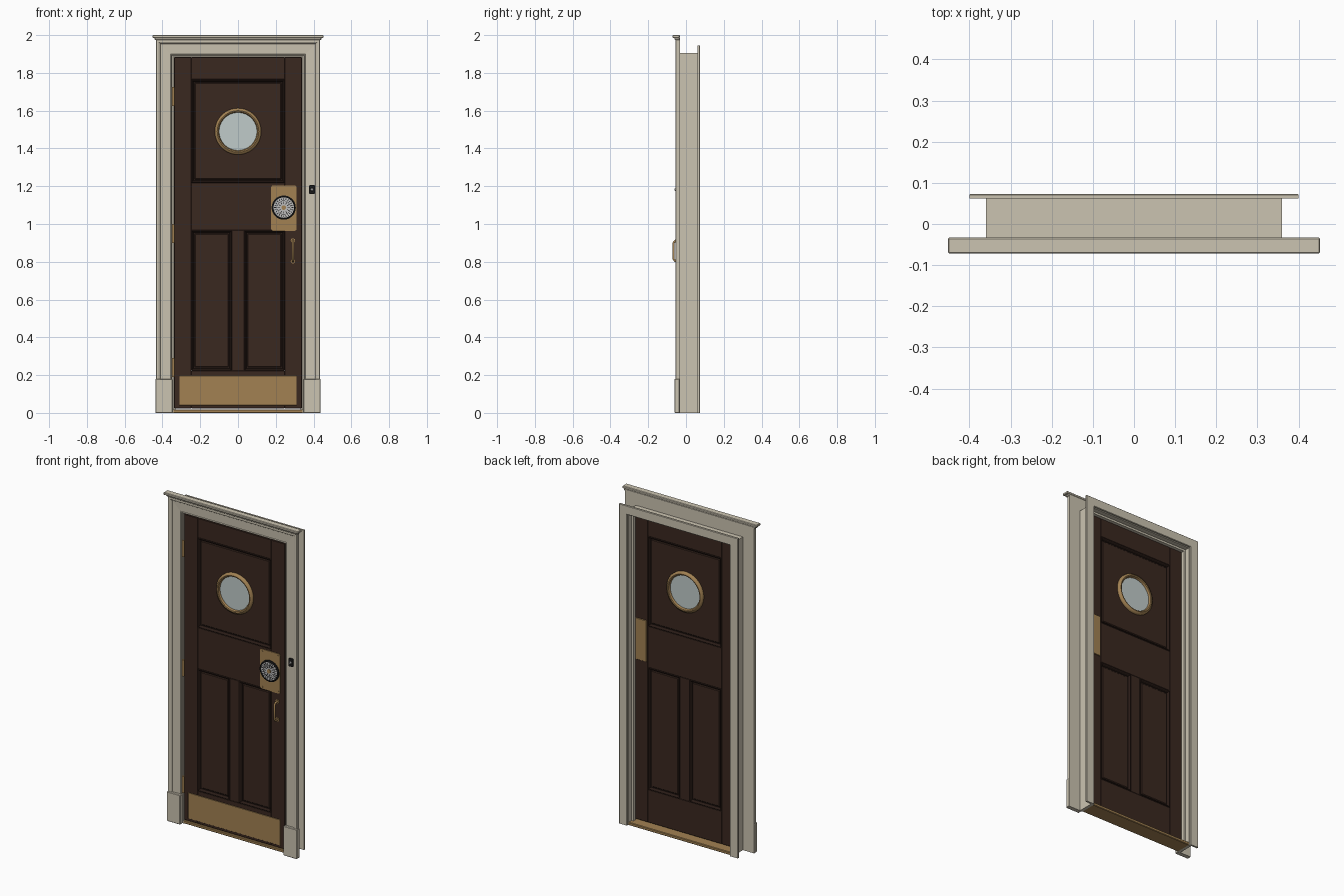
import bpy, bmesh
from math import pi, sin, cos, radians
from mathutils import Matrix, Vector

cube = bpy.data.objects.get("Cube")
if cube:
    bpy.data.objects.remove(cube)


def material(name, rgb, metallic=0.0, rough=0.6):
    m = bpy.data.materials.new(name)
    m.use_nodes = True
    m.diffuse_color = (*rgb, 1)
    node = m.node_tree.nodes["Principled BSDF"]
    node.inputs["Base Color"].default_value = (*rgb, 1)
    node.inputs["Metallic"].default_value = metallic
    node.inputs["Roughness"].default_value = rough
    return m


CREAM = material("cream_paint", (0.60, 0.55, 0.44))
WOOD = material("dark_wood", (0.042, 0.021, 0.014))
GROOVE = material("groove_wood", (0.022, 0.011, 0.008))
BRASS = material("brass", (0.36, 0.22, 0.085))
SILVER = material("silver", (0.5, 0.5, 0.5))
BLACK = material("black", (0.01, 0.01, 0.01))
GLASS = material("glass", (0.53, 0.60, 0.59), rough=0.1)


def finish(name, bm, mat, smooth=False):
    bmesh.ops.recalc_face_normals(bm, faces=bm.faces)
    mesh = bpy.data.meshes.new(name)
    bm.to_mesh(mesh)
    bm.free()
    mesh.materials.append(mat)
    ob = bpy.data.objects.new(name, mesh)
    bpy.context.collection.objects.link(ob)
    if smooth:
        bpy.ops.object.select_all(action='DESELECT')
        ob.select_set(True)
        bpy.context.view_layer.objects.active = ob
        bpy.ops.object.shade_smooth_by_angle(angle=radians(35))
    return ob


def box(name, x, y, z, mat, bevel=0.0):
    """Box from (min, max) ranges."""
    bm = bmesh.new()
    bmesh.ops.create_cube(bm, size=1)
    for v in bm.verts:
        v.co = [r[0] if c < 0 else r[1] for c, r in zip(v.co, (x, y, z))]
    if bevel:
        bmesh.ops.bevel(bm, geom=bm.edges[:], offset=bevel, segments=1, affect='EDGES')
    return finish(name, bm, mat)


def sweep(name, corners, profile, mat, closed):
    """Mitred moulding: corners are (x, z, outward x, outward z), profile is (offset, y)."""
    bm = bmesh.new()
    loops = [[bm.verts.new((x + dx * o, y, z + dz * o)) for o, y in profile]
             for x, z, dx, dz in corners]
    n = len(profile)
    for i in range(len(loops) if closed else len(loops) - 1):
        a, b = loops[i], loops[(i + 1) % len(loops)]
        for j in range(n):
            k = (j + 1) % n
            bm.faces.new((a[j], a[k], b[k], b[j]))
    if not closed:
        bm.faces.new(loops[0])
        bm.faces.new(loops[-1])
    return finish(name, bm, mat)


def arch(w, top, bottom=0.0):
    return [(-w, bottom, -1, 0), (-w, top, -1, 1), (w, top, 1, 1), (w, bottom, 1, 0)]


def rect(x0, x1, z0, z1):
    return [(x0, z0, -1, -1), (x0, z1, -1, 1), (x1, z1, 1, 1), (x1, z0, 1, -1)]


def lathe(name, x, z, profile, mat, closed=False, steps=48):
    """Turn a (radius, y) profile about an axis running front to back."""
    bm = bmesh.new()
    vs = [bm.verts.new((r, y, 0)) for r, y in profile]
    es = [bm.edges.new(p) for p in zip(vs, vs[1:] + vs[:1] if closed else vs[1:])]
    bmesh.ops.spin(bm, geom=vs + es, cent=(0, 0, 0), axis=(0, 1, 0), angle=2 * pi,
                   steps=steps)
    bmesh.ops.remove_doubles(bm, verts=bm.verts, dist=1e-5)
    bmesh.ops.translate(bm, verts=bm.verts, vec=(x, 0, z))
    return finish(name, bm, mat, True)


def disc(name, x, z, r, y0, y1, mat, steps=48):
    return lathe(name, x, z, [(0, y0), (r, y0), (r, y1), (0, y1)], mat, steps=steps)


# Frame: jamb, stop and threshold
sweep("jamb", arch(0.342, 1.888), [(0, -0.034), (0.018, -0.034), (0.018, 0.063), (0, 0.063)], CREAM, False)
sweep("door_stop", arch(0.33, 1.876, 0.018), [(0, 0.014), (0.013, 0.014), (0.013, 0.034), (0, 0.034)], CREAM, False)
box("threshold", (-0.345, 0.345), (-0.034, 0.063), (0, 0.018), BRASS, 0.003)

# Front casing with inner bead and raised outer band, then back casing
sweep("front_casing", arch(0.35, 1.893),
      [(0, -0.033), (0, -0.044), (0.004, -0.048), (0.008, -0.044), (0.06, -0.046),
       (0.064, -0.052), (0.07, -0.056), (0.082, -0.056), (0.085, -0.052), (0.085, -0.033)], CREAM, False)
sweep("back_casing", arch(0.347, 1.893),
      [(0, 0.062), (0.053, 0.062), (0.053, 0.071), (0.051, 0.073), (0.002, 0.073), (0, 0.071)], CREAM, False)
for side, s in (("right", -1), ("left", 1)):
    box(side + "_plinth", sorted((s * 0.347, s * 0.438)), (-0.061, -0.033), (0, 0.18), CREAM, 0.003)

# Head cap in two steps
box("cap_lower", (-0.441, 0.441), (-0.061, -0.033), (1.974, 1.987), CREAM, 0.003)
box("cap_top", (-0.452, 0.452), (-0.072, -0.033), (1.985, 2.0), CREAM, 0.003)

# Door leaf: stiles and rails
F, B = -0.034, 0.012
MID = (F + B) / 2
for side, s in (("right", -1), ("left", 1)):
    box(side + "_stile", sorted((s * 0.248, s * 0.338)), (F, B), (0.024, 1.883), WOOD, 0.0015)
for name, z0, z1 in (("top_rail", 1.765, 1.883), ("lock_rail", 0.967, 1.218), ("bottom_rail", 0.024, 0.224)):
    box(name, (-0.248, 0.248), (F, B), (z0, z1), WOOD, 0.0015)
box("centre_mullion", (-0.032, 0.032), (F, B), (0.224, 0.967), WOOD, 0.0015)

# Recessed panels with mouldings and raised fields on both faces
for name, x0, x1, z0, z1 in (("upper_panel", -0.248, 0.248, 1.218, 1.765),
                             ("right_lower_panel", -0.248, -0.032, 0.224, 0.967),
                             ("left_lower_panel", 0.032, 0.248, 0.224, 0.967)):
    box(name, (x0, x1), (MID - 0.01, MID + 0.01), (z0, z1), GROOVE)
    box(name + "_field", (x0 + 0.018, x1 - 0.018), (MID - 0.015, MID + 0.015),
        (z0 + 0.018, z1 - 0.018), WOOD, 0.004)
    for face, s in (("front", -1), ("back", 1)):
        prof = [(o, MID + s * d) for o, d in
                ((0, 0.009), (0, 0.022), (-0.004, 0.025), (-0.008, 0.022), (-0.012, 0.013), (-0.012, 0.009))]
        sweep(name + "_" + face + "_moulding", rect(x0, x1, z0, z1), prof, GROOVE, True)

# Round window: turned ring either side of a pane
lathe("window_ring", 0, 1.49,
      [(0.1, -0.034), (0.104, -0.041), (0.11, -0.043), (0.119, -0.039), (0.123, -0.033),
       (0.123, 0.011), (0.119, 0.017), (0.11, 0.021), (0.104, 0.019), (0.1, 0.012)], BRASS, True, 64)
disc("window_pane", 0, 1.49, 0.102, -0.029, 0.007, GLASS, 64)

# Kick plate, lock plate and back lock case
box("kick_plate", (-0.31, 0.31), (-0.037, F + 0.001), (0.04, 0.197), BRASS, 0.001)


def rounded_plate(name, x, z, y, r, mat):
    bm = bmesh.new()
    ring = []
    for i, (cx, cz) in enumerate(((x[1] - r, z[1] - r), (x[0] + r, z[1] - r),
                                  (x[0] + r, z[0] + r), (x[1] - r, z[0] + r))):
        for k in range(7):
            a = (i + k / 6) * pi / 2
            ring.append(bm.verts.new((cx + r * cos(a), y[0], cz + r * sin(a))))
    face = bm.faces.new(ring)
    new = bmesh.ops.extrude_face_region(bm, geom=[face])["geom"]
    bmesh.ops.translate(bm, verts=[v for v in new if isinstance(v, bmesh.types.BMVert)],
                        vec=(0, y[1] - y[0], 0))
    return finish(name, bm, mat)


rounded_plate("lock_plate", (0.175, 0.311), (0.963, 1.205), (-0.039, F + 0.001), 0.014, BRASS)
box("back_lock_case", (0.255, 0.328), (B - 0.001, 0.018), (1.0, 1.25), BRASS, 0.001)
for x in (0.19, 0.296):
    for z in (0.978, 1.19):
        disc("plate_screw", x, z, 0.006, -0.041, -0.038, BRASS, 12)

# Dial: dark rim, silver face with radial marks, brass hub
DX, DZ = 0.242, 1.087
lathe("dial_rim", DX, DZ, [(0.054, -0.038), (0.054, -0.048), (0.058, -0.05), (0.064, -0.046), (0.064, -0.038)],
      BLACK, True)
disc("dial_face", DX, DZ, 0.055, -0.046, -0.038, SILVER)
for name, count, r, half_len, half_w in (("outer_marks", 24, 0.046, 0.005, 0.0017),
                                         ("inner_marks", 12, 0.026, 0.006, 0.0016)):
    bm = bmesh.new()
    for i in range(count):
        turn = Matrix.Rotation(2 * pi * i / count, 4, 'Y')
        m = Matrix.Translation((DX, 0, DZ)) @ turn @ Matrix.Translation((r, -0.0465, 0))
        bmesh.ops.create_cube(bm, size=2, matrix=m @ Matrix.Diagonal((half_len, 0.001, half_w, 1)))
    finish("dial_" + name, bm, BLACK)
lathe("dial_groove", DX, DZ, [(0.035, -0.045), (0.035, -0.0475), (0.037, -0.0475), (0.037, -0.045)], BLACK, True)
disc("dial_hub", DX, DZ, 0.012, -0.052, -0.044, BRASS, 24)

# Pull handle: bent rod on two round feet
curve = bpy.data.curves.new("pull_handle", 'CURVE')
curve.dimensions = '3D'
curve.bevel_depth, curve.bevel_resolution, curve.use_fill_caps = 0.006, 3, True
path = ((F, 0.803), (-0.056, 0.803), (-0.066, 0.815), (-0.066, 0.9), (-0.056, 0.912), (F, 0.912))
spline = curve.splines.new('POLY')
spline.points.add(len(path) - 1)
for p, (y, z) in zip(spline.points, path):
    p.co = (0.291, y, z, 1)
curve.materials.append(BRASS)
bpy.context.collection.objects.link(bpy.data.objects.new("pull_handle", curve))
for z in (0.803, 0.912):
    disc("handle_foot", 0.291, z, 0.012, -0.038, F + 0.001, BRASS, 20)

# Hinges on the right edge
for z in (0.24, 0.95, 1.675):
    bm = bmesh.new()
    bmesh.ops.create_cone(bm, cap_ends=True, segments=16, radius1=0.007, radius2=0.007, depth=0.1,
                          matrix=Matrix.Translation((-0.342, -0.038, z)))
    finish("hinge_knuckle", bm, BRASS, True)

# Bell push on the left casing
rounded_plate("bell_plate", (0.377, 0.407), (1.158, 1.206), (-0.054, -0.045), 0.005, BLACK)
lathe("bell_button", 0.392, 1.182, [(0, -0.062), (0.005, -0.06), (0.008, -0.053), (0, -0.053)], SILVER, steps=20)
